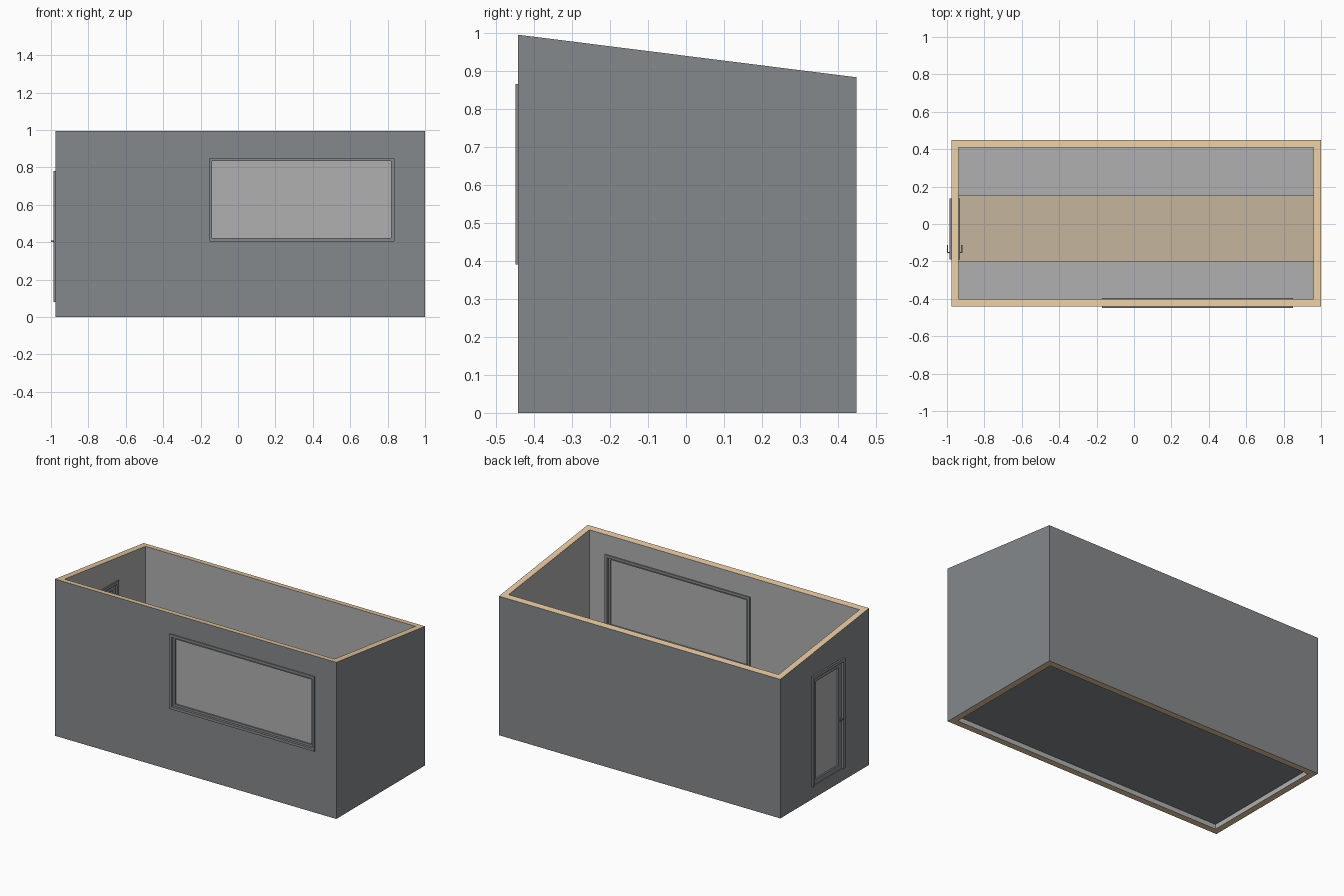
import bpy, bmesh
from mathutils import Vector

if "Cube" in bpy.data.objects:
    bpy.data.objects.remove(bpy.data.objects["Cube"])


def material(name, rgb):
    m = bpy.data.materials.new(name)
    m.diffuse_color = (*rgb, 1)
    m.use_nodes = True
    m.node_tree.nodes["Principled BSDF"].inputs["Base Color"].default_value = m.diffuse_color
    return m


CLADDING = material("cladding", (0.235, 0.25, 0.262))
TIMBER = material("timber", (0.79, 0.58, 0.36))
FLOORING = material("flooring", (0.56, 0.46, 0.34))
LINING = material("lining", (0.434, 0.434, 0.434))
X0, X1, Y0, Y1, T = -0.977, 1.0, -0.442, 0.449, 0.04   # outer wall lines, thickness


def finish(name, bm, mats):
    bmesh.ops.recalc_face_normals(bm, faces=bm.faces)
    me = bpy.data.meshes.new(name)
    bm.to_mesh(me)
    bm.free()
    for m in mats:
        me.materials.append(m)
    ob = bpy.data.objects.new(name, me)
    bpy.context.collection.objects.link(ob)
    return ob


def boxes(name, spans, mat):
    """One object made of axis-aligned boxes given as (low, high) corners."""
    bm = bmesh.new()
    for lo, hi in spans:
        lo, hi = Vector(lo), Vector(hi)
        for v in bmesh.ops.create_cube(bm, size=1)["verts"]:
            v.co = (lo + hi) / 2 + v.co * (hi - lo)
    return finish(name, bm, [mat])


def panel(name, axis, u, z, d, mat, border=0, sill=True):
    """Slab, or frame if border > 0, lying in the wall across the given axis."""
    (a, b), (c, e), w = u, z, border
    if w:
        low = c + w if sill else c
        rects = [(a, a + w, low, e - w), (b - w, b, low, e - w), (a, b, e - w, e)]
        if sill:
            rects.append((a, b, c, c + w))
    else:
        rects = [(a, b, c, e)]
    place = (lambda p, q, r: (p, q, r)) if axis == "y" else (lambda p, q, r: (q, p, r))
    return boxes(name, [(place(p, d[0], r), place(q, d[1], s)) for p, q, r, s in rects], mat)


# walls: hollow rectangle with a sloping top
def roof_z(y):
    return 0.995 + (y - Y0) * (0.883 - 0.995) / (Y1 - Y0)


bm = bmesh.new()
loops = []
for t in (0, T):
    xy = [(X0 + t, Y0 + t), (X1 - t, Y0 + t), (X1 - t, Y1 - t), (X0 + t, Y1 - t)]
    loops.append([bm.verts.new((x, y, 0)) for x, y in xy])
    loops.append([bm.verts.new((x, y, roof_z(y))) for x, y in xy])
ob_, ot, ib, it = loops
for lo, hi, mi in ((ob_, ot, 0), (ot, it, 1), (it, ib, 2), (ib, ob_, 1)):
    for i in range(4):
        j = (i + 1) % 4
        bm.faces.new((lo[i], lo[j], hi[j], hi[i])).material_index = mi
walls = finish("walls", bm, [CLADDING, TIMBER, LINING])

# openings for window and door
for name, axis, u, z, d in (
        ("window_cutter", "y", (-0.16, 0.84), (0.40, 0.855), (Y0 - 0.1, Y0 + 0.1)),
        ("door_cutter", "x", (-0.18, 0.125), (0.08, 0.77), (X0 - 0.1, X0 + 0.1))):
    cutter = panel(name, axis, u, z, d, CLADDING)
    cutter.hide_render = True
    cutter.hide_viewport = True
    cutter.display_type = 'WIRE'
    mod = walls.modifiers.new(name, 'BOOLEAN')
    mod.object = cutter
    mod.operation = 'DIFFERENCE'
    mod.solver = 'EXACT'

# floor slab with finish on top
FX = (X0 + T, X1 - T)
boxes("floor_slab", [((FX[0], Y0 + T, 0.03), (FX[1], Y1 - T, 0.07))], CLADDING)
boxes("floor_finish", [((FX[0], -0.2, 0.07), (FX[1], 0.15, 0.08))], FLOORING)

# long counters on both sides of the aisle
for name, a, b in (("front_counter", Y0 + T, -0.2), ("back_counter", 0.15, Y1 - T)):
    boxes(name, [((FX[0], a, 0.07), (FX[1], b, 0.37))], LINING)

# window: trim, recessed sash, pane
panel("window_trim", "y", (-0.17, 0.85), (0.39, 0.865), (Y0 - 0.007, Y0 + T + 0.007), CLADDING, 0.017)
panel("window_sash", "y", (-0.153, 0.833), (0.407, 0.848), (Y0 + 0.008, Y0 + T - 0.008), CLADDING, 0.014)
panel("window_pane", "y", (-0.14, 0.82), (0.42, 0.835), (Y0 + 0.017, Y0 + T - 0.017), LINING)

# door: three-sided trim, leaf frame, pane
panel("door_trim", "x", (-0.19, 0.135), (0.08, 0.78), (X0 - 0.01, X0 + T + 0.007), CLADDING, 0.02, sill=False)
panel("door_leaf", "x", (-0.17, 0.115), (0.08, 0.76), (X0 + 0.004, X0 + T - 0.004), CLADDING, 0.03)
panel("door_pane", "x", (-0.14, 0.085), (0.11, 0.73), (X0 + 0.014, X0 + T - 0.014), LINING)

# lever handles inside and outside
for name, face, tip in (("outer_handle", X0 + 0.004, -1.0), ("inner_handle", X0 + T - 0.004, -0.918)):
    s = 1 if tip > face else -1
    grip = sorted((tip, tip - s * 0.006))
    stem = sorted((face, tip - s * 0.006))
    boxes(name, [((stem[0], -0.156, 0.402), (stem[1], -0.149, 0.408)),
                 ((grip[0], -0.156, 0.402), (grip[1], -0.113, 0.408))], CLADDING)
